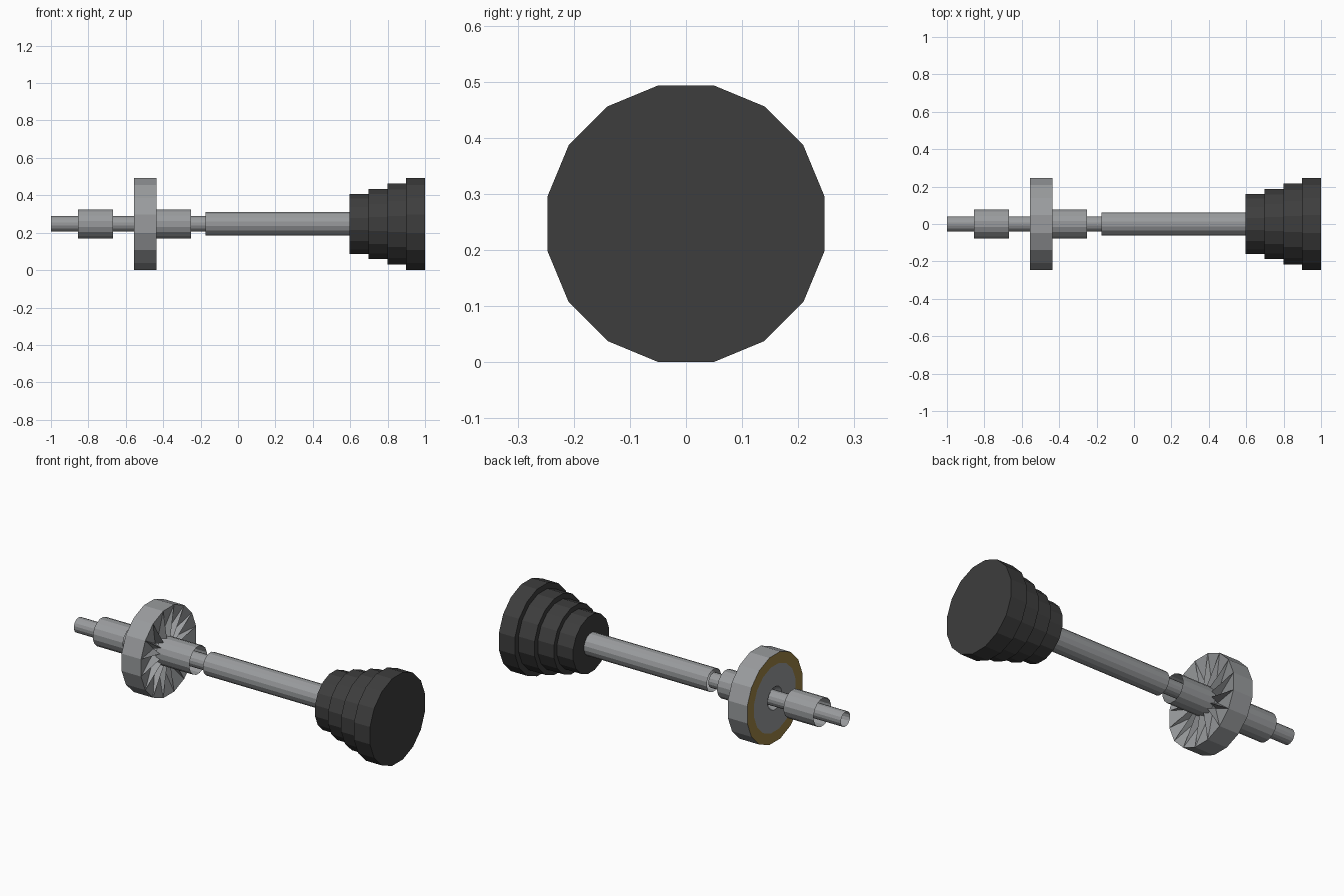
import bpy
import bmesh
from math import sin, cos, pi

SIDES = 16
AXIS_Z = 0.247

cube = bpy.data.objects.get("Cube")
if cube:
    bpy.data.objects.remove(cube, do_unlink=True)


def make_material(name, rgb):
    mat = bpy.data.materials.new(name)
    mat.use_nodes = True
    mat.diffuse_color = (*rgb, 1)
    mat.node_tree.nodes["Principled BSDF"].inputs["Base Color"].default_value = (*rgb, 1)
    return mat


steel = make_material("steel grey", (0.32, 0.33, 0.34))
dark = make_material("dark rubber", (0.047, 0.047, 0.047))
gold = make_material("dull gold", (0.34, 0.23, 0.06))


def ring(bm, x, r, count=SIDES, offset=0.5):
    """Circle of vertices around the long axis."""
    angles = [2 * pi * (i + offset) / count for i in range(count)]
    return [bm.verts.new((x, r * cos(a), AXIS_Z + r * sin(a))) for a in angles]


def bridge(bm, a, b, mat_index=0):
    n = len(a)
    for i in range(n):
        j = (i + 1) % n
        bm.faces.new((a[i], a[j], b[j], b[i])).material_index = mat_index


def finish(name, bm, *mats):
    bmesh.ops.recalc_face_normals(bm, faces=bm.faces)
    mesh = bpy.data.meshes.new(name)
    bm.to_mesh(mesh)
    bm.free()
    for mat in mats:
        mesh.materials.append(mat)
    obj = bpy.data.objects.new(name, mesh)
    bpy.context.collection.objects.link(obj)
    return obj


def cylinder(name, x0, x1, r, mat, capped):
    bm = bmesh.new()
    a, b = ring(bm, x0, r), ring(bm, x1, r)
    bridge(bm, a, b)
    if capped:
        bm.faces.new(a)
        bm.faces.new(b)
    return finish(name, bm, mat)


# Open tubes along the axle
cylinder("thin_shaft", -1.0, -0.17, 0.042, steel, False)
cylinder("outer_collar", -0.855, -0.667, 0.079, steel, False)
cylinder("inner_collar", -0.46, -0.25, 0.079, steel, False)
cylinder("main_tube", -0.175, 0.6, 0.064, steel, False)

# Stepped dark weights, growing toward the end
for i, radius in enumerate((0.163, 0.191, 0.22, 0.2515)):
    start = 0.595 + i * 0.1015
    cylinder(f"step_weight_{i + 1}", start, min(start + 0.1015, 1.0), radius, dark, True)

# Disc: flat rim, gold-edged back face and a pleated front face
LEFT, RIGHT, R = -0.557, -0.435, 0.2515
bm = bmesh.new()
left_rim, right_rim = ring(bm, LEFT, R), ring(bm, RIGHT, R)
bridge(bm, left_rim, right_rim)
gold_edge = ring(bm, LEFT, 0.19)
bridge(bm, left_rim, gold_edge, 1)
hole_edge = ring(bm, LEFT, 0.065)
bridge(bm, gold_edge, hole_edge)
hole_back = ring(bm, LEFT + 0.05, 0.042)
bridge(bm, hole_edge, hole_back)

# Pleats fold from the rim corners down to alternating inner points
ridges = ring(bm, RIGHT, 0.07)
valleys = ring(bm, RIGHT - 0.05, 0.07, offset=1.0)
for i in range(SIDES):
    j = (i + 1) % SIDES
    bm.faces.new((right_rim[i], right_rim[j], valleys[i]))
    bm.faces.new((right_rim[i], valleys[i], ridges[i]))
    bm.faces.new((right_rim[j], ridges[j], valleys[i]))
finish("pleated_disc", bm, steel, gold)
